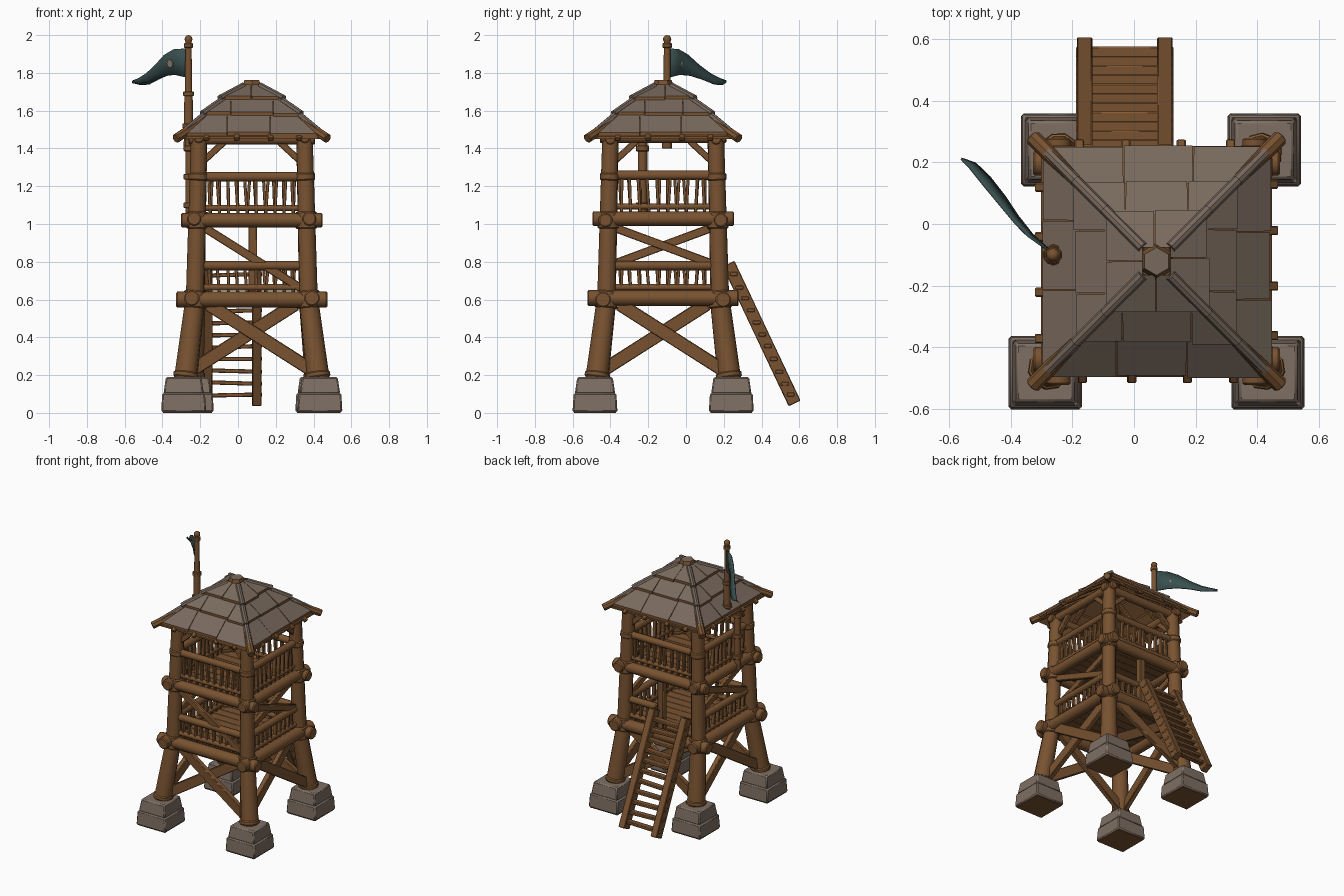
import bpy, bmesh, math, random
from mathutils import Vector, Matrix

random.seed(4)
if "Cube" in bpy.data.objects:
    bpy.data.objects.remove(bpy.data.objects["Cube"], do_unlink=True)


def material(name, rgb):
    m = bpy.data.materials.new(name)
    m.use_nodes = True
    m.diffuse_color = (*rgb, 1)
    bsdf = next(n for n in m.node_tree.nodes if n.type == 'BSDF_PRINCIPLED')
    bsdf.inputs["Base Color"].default_value = (*rgb, 1)
    bsdf.inputs["Roughness"].default_value = 0.9
    return m


WOOD = material("brown wood", (0.19, 0.085, 0.03))
EDGE = material("worn orange wood", (0.25, 0.11, 0.034))
STONE = material("grey brown stone", (0.21, 0.16, 0.125))
ROOF = material("taupe roof", (0.19, 0.142, 0.11))
CLOTH = material("dark teal cloth", (0.04, 0.078, 0.075))
PATCH = material("pale beige patch", (0.3, 0.25, 0.19))

CX, CY = 0.073, -0.121


def on_face(k, u, out, z):
    """Point on side k (front, right, back, left): along, outward, height."""
    x, y = [(u, -out), (out, u), (-u, out), (-out, -u)][k]
    return Vector((CX + x, CY + y, z))


def half(z):
    """Half spacing of the posts at a height."""
    if z < 0.6:
        return 0.352 - 0.054 * (z - 0.17) / 0.43
    return 0.298 - 0.019 * (z - 0.6) / 0.85


def corner(k, z):
    """Post centre; the back legs splay a little less."""
    pull = (0, -0.01, 0.035, 0)[k] * max(0, (0.6 - z) / 0.43)
    return on_face(k, half(z), half(z), z) + Vector((pull, 0, 0))


def axis_frame(a, b):
    d = (b - a).normalized()
    side = Vector((0, 0, 1)).cross(d)
    side = Vector((1, 0, 0)) if side.length < 1e-4 else side.normalized()
    m = Matrix((side, d.cross(side), d)).transposed().to_4x4()
    return Matrix.Translation((a + b) / 2) @ m


def log(bm, a, b, r1, r2=None, n=10):
    a, b = Vector(a), Vector(b)
    bmesh.ops.create_cone(bm, cap_ends=True, segments=n, radius1=r1, radius2=r2 or r1,
                          depth=(b - a).length, matrix=axis_frame(a, b))


def beam(bm, a, b, w, h):
    a, b = Vector(a), Vector(b)
    size = Matrix.Diagonal((w, h, (b - a).length, 1))
    bmesh.ops.create_cube(bm, size=1, matrix=axis_frame(a, b) @ size)


def slab(bm, quad, t):
    """Four-sided plate thickened downwards, second material on its rim."""
    top = [bm.verts.new(p) for p in quad]
    low = [bm.verts.new(p - Vector((0, 0, t))) for p in quad]
    bm.faces.new(top)
    bm.faces.new(low[::-1])
    for i in range(4):
        j = (i + 1) % 4
        bm.faces.new((top[j], top[i], low[i], low[j])).material_index = 1


def finish(name, bm, mats, bevel=0.0):
    bmesh.ops.recalc_face_normals(bm, faces=bm.faces[:])
    me = bpy.data.meshes.new(name)
    bm.to_mesh(me)
    bm.free()
    for mat in mats:
        me.materials.append(mat)
    ob = bpy.data.objects.new(name, me)
    bpy.context.collection.objects.link(ob)
    if bevel:
        mod = ob.modifiers.new("worn edges", 'BEVEL')
        mod.width, mod.segments, mod.limit_method = bevel, 1, 'ANGLE'
        mod.angle_limit = math.radians(50)
        mod.material = len(mats) - 1
    bpy.ops.object.select_all(action='DESELECT')
    ob.select_set(True)
    bpy.context.view_layer.objects.active = ob
    bpy.ops.object.shade_smooth_by_angle(angle=math.radians(40))
    return ob


# Stone feet: two tapered courses over a wooden sole
feet, soles = bmesh.new(), bmesh.new()
for k in range(4):
    base = corner(k, 0.1)
    base.z = 0
    for h1, h2, z1, z2 in ((0.119, 0.113, 0.004, 0.105), (0.107, 0.094, 0.1, 0.19)):
        m = Matrix.Translation(base + Vector((0, 0, (z1 + z2) / 2))) @ Matrix.Rotation(math.pi / 4, 4, 'Z')
        bmesh.ops.create_cone(feet, cap_ends=True, segments=4, radius1=h1 * math.sqrt(2),
                              radius2=h2 * math.sqrt(2), depth=z2 - z1, matrix=m)
    beam(soles, base, base + Vector((0, 0, 0.006)), 0.22, 0.22)
finish("stone_feet", feet, [STONE], 0.008)
finish("foot_soles", soles, [WOOD])

# Corner posts with collars at each joint
posts, collars = bmesh.new(), bmesh.new()
for k in range(4):
    log(posts, corner(k, 0.17), corner(k, 0.62), 0.062, 0.052)
    log(posts, corner(k, 0.58), corner(k, 1.47), 0.05, 0.044)
    for z, r, t in ((0.2, 0.068, 0.015), (0.6, 0.062, 0.045), (1.02, 0.058, 0.045), (1.25, 0.052, 0.02)):
        log(collars, corner(k, z - t), corner(k, z + t), r)
finish("corner_posts", posts, [WOOD, EDGE], 0.006)
finish("post_collars", collars, [WOOD, EDGE], 0.006)

# Horizontal logs: floor rings, handrails and roof plate
rings = bmesh.new()
for k in range(4):
    dz = 0.008 * (k % 2)
    for z, out, reach, r in ((0.6, 0.318, 0.4, 0.042), (1.02, 0.305, 0.375, 0.038),
                             (1.25, 0.285, 0.32, 0.025), (1.45, 0.28, 0.335, 0.03),
                             (1.085, 0.285, 0.27, 0.016)):
        log(rings, on_face(k, -reach, out, z + dz), on_face(k, reach, out, z + dz), r)
    end = -0.04 if k == 2 else 0.28
    for z, r in ((0.78, 0.025), (0.665, 0.018)):
        log(rings, on_face(k, -0.28, 0.292, z), on_face(k, end, 0.292, z), r)
finish("ring_logs", rings, [WOOD, EDGE], 0.006)

# Balusters, slightly crooked
balusters = bmesh.new()
for k in range(4):
    for i in range(10):
        u = -0.22 + 0.44 * i / 9
        lean = random.uniform(-0.016, 0.016)
        beam(balusters, on_face(k, u, 0.285, 1.05), on_face(k, u + lean, 0.285, 1.24), 0.026, 0.016)
        if k != 2 or u < -0.05:
            beam(balusters, on_face(k, u, 0.292, 0.63), on_face(k, u + lean, 0.292, 0.775), 0.024, 0.016)
finish("balusters", balusters, [WOOD, EDGE], 0.002)

# Plank floors
floors = bmesh.new()
for z in (0.625, 1.035):
    for i in range(8):
        y = CY - 0.245 + 0.07 * i
        beam(floors, (CX - 0.29, y, z), (CX + 0.29, y, z), 0.069, 0.025)
finish("plank_floors", floors, [WOOD], 0.002)

# Diagonal braces
braces = bmesh.new()
for k in range(4):
    for s in (1, -1):
        off = 0.014 * s
        beam(braces, on_face(k, -0.23 * s, 0.295 + off, 0.575), on_face(k, 0.32 * s, 0.335 + off, 0.225), 0.035, 0.07)
        if k in (1, 3):
            beam(braces, on_face(k, -0.27 * s, 0.28 + off, 0.985), on_face(k, 0.27 * s, 0.28 + off, 0.785), 0.028, 0.045)
        beam(braces, on_face(k, 0.27 * s, 0.278, 1.32), on_face(k, 0.14 * s, 0.278, 1.44), 0.028, 0.035)
beam(braces, on_face(0, -0.25, 0.295, 0.98), on_face(0, 0.26, 0.295, 0.66), 0.028, 0.045)
beam(braces, (0.078, 0.165, 0.62), (0.078, 0.165, 1.02), 0.045, 0.045)
finish("diagonal_braces", braces, [WOOD, EDGE], 0.004)

# Roof: underlay, overlapping tile plates, hip ridges and cap
underlay, tiles, ridges = bmesh.new(), bmesh.new(), bmesh.new()
COURSES = ((0.374, 1.482, 0.25, 1.585), (0.262, 1.59, 0.15, 1.668), (0.168, 1.672, 0.045, 1.738))
for k in range(4):
    for row, (o1, z1, o2, z2) in enumerate(COURSES):
        slab(underlay, [on_face(k, u, o, z - 0.02) for u, o, z in
                        ((-o1, o1, z1), (o1, o1, z1), (o2, o2, z2), (-o2, o2, z2))], 0.012)
        seams = [s + random.uniform(-0.012, 0.012) for s in ((-0.13, 0.1), (-0.1, 0.11), (0.0,))[row]]
        low, high = [-o1, *seams, o1], [-o2, *seams, o2]
        for i in range(len(low) - 1):
            drop = random.uniform(-0.007, 0.007)
            o, z = o1 + drop, z1 - drop * 0.8 + random.uniform(0, 0.004)
            slab(tiles, [on_face(k, low[i] + 0.002, o, z), on_face(k, low[i + 1] - 0.002, o, z),
                         on_face(k, high[i + 1] - 0.001, o2, z2), on_face(k, high[i] + 0.001, o2, z2)], 0.018)
        log(ridges, on_face(k, o1, o1, z1 - 0.006), on_face(k, o2, o2, z2 - 0.006), 0.018, n=8)
finish("roof_underlay", underlay, [WOOD, WOOD])
finish("roof_tiles", tiles, [ROOF, WOOD])
finish("hip_ridges", ridges, [ROOF])
cap = bmesh.new()
log(cap, (CX, CY, 1.715), (CX, CY, 1.762), 0.06, 0.045, 6)
for f in cap.faces:
    f.material_index = 0 if f.normal.z > 0.9 else 1
finish("roof_cap", cap, [ROOF, WOOD])

# Rafters below the roof, showing at the eaves
rafters = bmesh.new()
for k in range(4):
    log(rafters, on_face(k, 0.402, 0.402, 1.452), on_face(k, 0.03, 0.03, 1.7), 0.026, n=8)
    for u in (-0.24, -0.08, 0.1, 0.25):
        inner = max(abs(u), 0.1)
        beam(rafters, on_face(k, u, 0.39, 1.447), on_face(k, u, inner, 1.447 + (0.39 - inner) * 0.72), 0.03, 0.022)
finish("rafters", rafters, [WOOD, EDGE], 0.004)

# Ladder to the first floor
ladder = bmesh.new()
foot, head = Vector((0, 0.575, 0.05)), Vector((0, 0.225, 0.79))
for x in (-0.16, 0.1):
    dx = Vector((x, 0, 0))
    beam(ladder, foot + dx, head + dx, 0.05, 0.07)
for i in range(11):
    p = foot.lerp(head, 0.06 + 0.086 * i)
    tilt = random.uniform(-0.006, 0.006)
    beam(ladder, p + Vector((-0.188, 0, tilt)), p + Vector((0.128, 0, -tilt)), 0.042, 0.022)
finish("ladder", ladder, [WOOD, EDGE], 0.004)

# Flagpole with collars and knob, and its lower support post
pole = bmesh.new()
px, py = -0.262, -0.1
log(pole, (px, py, 1.4), (px, py, 1.7), 0.027, 0.023)
log(pole, (px, py, 1.69), (px, py, 1.97), 0.02, 0.017)
for z, r in ((1.52, 0.034), (1.69, 0.03), (1.945, 0.025)):
    log(pole, (px, py, z - 0.012), (px, py, z + 0.012), r)
bmesh.ops.create_uvsphere(pole, u_segments=10, v_segments=6, radius=0.022,
                          matrix=Matrix.Translation((px, py, 1.978)))
log(pole, (-0.255, -0.23, 1.0), (-0.255, -0.23, 1.45), 0.025)
for z in (1.1, 1.25, 1.4):
    log(pole, (-0.255, -0.23, z - 0.015), (-0.255, -0.23, z + 0.015), 0.034)
finish("flagpole", pole, [WOOD, EDGE], 0.003)

# Waving flag narrowing to a tip: x, y, top, bottom, sideways sway of the lower edge
flag = bmesh.new()
STATIONS = ((-0.27, -0.09, 1.93, 1.775, 0), (-0.34, -0.04, 1.925, 1.79, 0.008), (-0.39, 0.01, 1.895, 1.785, 0.014),
            (-0.44, 0.07, 1.84, 1.765, 0.02), (-0.49, 0.13, 1.795, 1.74, 0.022), (-0.53, 0.18, 1.77, 1.737, 0.016),
            (-0.56, 0.212, 1.758, 1.748, 0))
columns = [[flag.verts.new((x + w * f, y + w * f, t + (b - t) * f)) for f in (0, 0.5, 1)]
           for x, y, t, b, w in STATIONS]
for c, d in zip(columns, columns[1:]):
    for i in range(2):
        flag.faces.new((c[i], d[i], d[i + 1], c[i + 1]))
ob = finish("flag", flag, [CLOTH])
solid = ob.modifiers.new("cloth thickness", 'SOLIDIFY')
solid.thickness, solid.offset = 0.008, 0

# Plain round patch showing on both sides of the cloth
patch = bmesh.new()
middle, across = Vector((-0.357, -0.017, 1.85)), Vector((0.0035, 0.0035, 0.0008))
log(patch, middle - across * 1.4, middle + across * 1.4, 0.022, n=8)
finish("flag_patch", patch, [PATCH])
